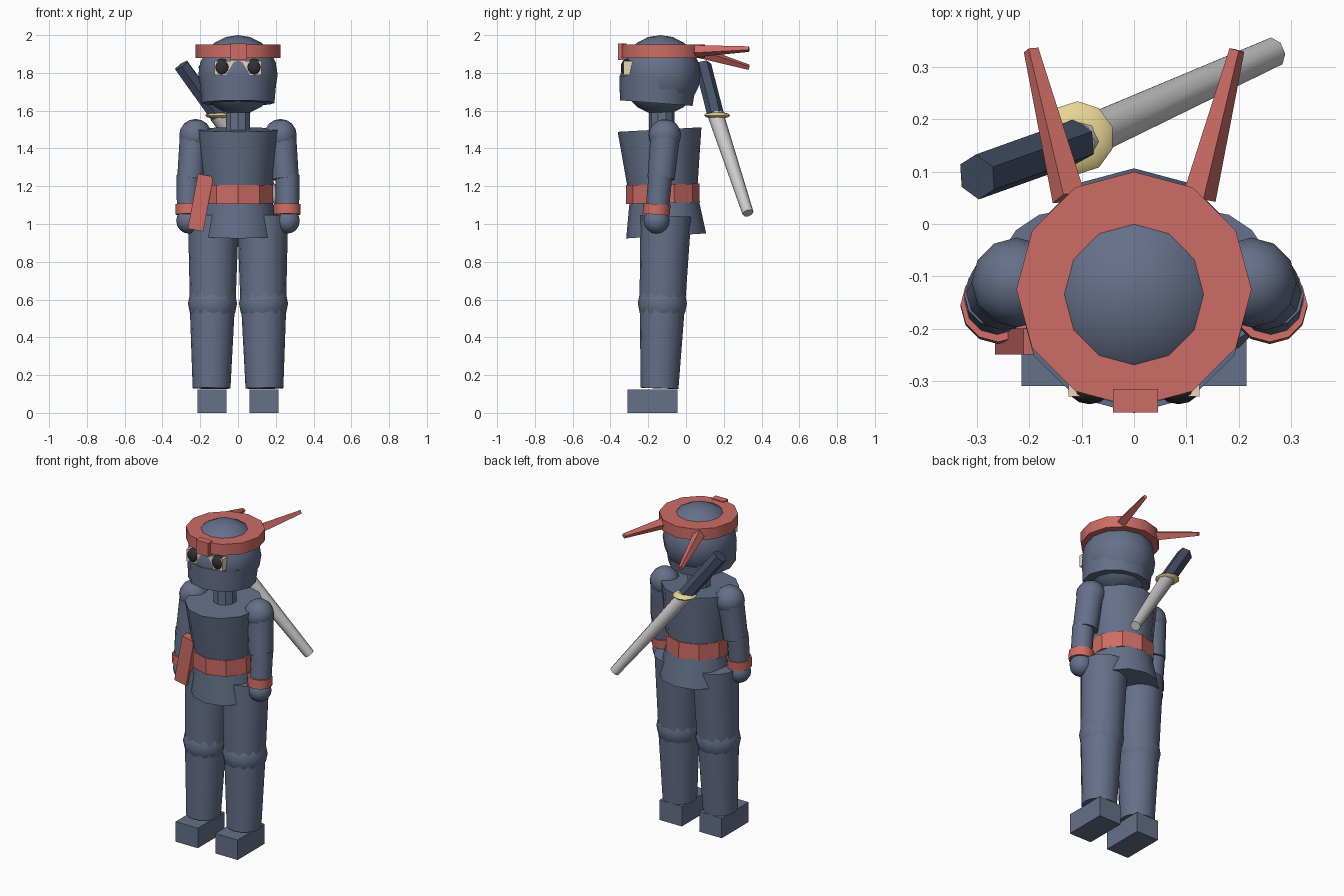
import bpy, bmesh, math
from mathutils import Vector, Matrix

if "Cube" in bpy.data.objects:
    bpy.data.objects.remove(bpy.data.objects["Cube"])


def material(name, rgb):
    m = bpy.data.materials.new(name)
    m.diffuse_color = (*rgb, 1)
    m.use_nodes = True
    m.node_tree.nodes["Principled BSDF"].inputs["Base Color"].default_value = m.diffuse_color
    return m


CLOTH = material("cloth", (0.13, 0.16, 0.25))
RED = material("red_cloth", (0.62, 0.15, 0.13))
GOLD = material("gold", (0.80, 0.66, 0.30))
SKIN = material("skin", (0.85, 0.66, 0.48))
BLACK = material("eye", (0.03, 0.03, 0.035))
GRIP = material("grip", (0.06, 0.08, 0.14))


def finish(name, bm, mat, smooth):
    me = bpy.data.meshes.new(name)
    bm.to_mesh(me)
    bm.free()
    if smooth:
        me.polygons.foreach_set("use_smooth", [True] * len(me.polygons))
        me.set_sharp_from_angle(angle=math.radians(50))
    if mat:
        me.materials.append(mat)
    ob = bpy.data.objects.new(name, me)
    bpy.context.collection.objects.link(ob)
    return ob


def tube(name, p0, p1, r0, r1, n, mat, smooth=True):
    """Capped frustum between two points."""
    p0, p1 = Vector(p0), Vector(p1)
    d = p1 - p0
    rot = Vector((0, 0, 1)).rotation_difference(d).to_matrix().to_4x4()
    bm = bmesh.new()
    bmesh.ops.create_cone(bm, cap_ends=True, segments=n, radius1=r0, radius2=r1,
                          depth=d.length,
                          matrix=Matrix.Translation((p0 + p1) / 2) @ rot)
    return finish(name, bm, mat, smooth)


def ball(name, c, r, u, v, mat):
    bm = bmesh.new()
    bmesh.ops.create_uvsphere(bm, u_segments=u, v_segments=v, radius=1,
                              matrix=Matrix.Translation(c) @ Matrix.Diagonal((*r, 1)))
    return finish(name, bm, mat, True)


def box(name, c, size, mat, lean=0):
    bm = bmesh.new()
    m = Matrix.Translation(c) @ Matrix.Rotation(lean, 4, 'Y') @ Matrix.Diagonal((*size, 1))
    bmesh.ops.create_cube(bm, size=1, matrix=m)
    return finish(name, bm, mat, False)


# Head, mask and face
ball("head", (0, -0.135, 1.79), (0.21, 0.212, 0.21), 12, 10, CLOTH)
tube("mask", (0, -0.158, 1.64), (0, -0.148, 1.77), 0.193, 0.204, 12, CLOTH)
box("face", (0, -0.30, 1.825), (0.25, 0.06, 0.075), SKIN)

# Headband with front plate
tube("headband", (0, -0.125, 1.88), (0, -0.125, 1.95), 0.225, 0.225, 12, RED)
box("headband_plate", (0.003, -0.338, 1.912), (0.086, 0.045, 0.085), RED)

# Neck, torso, belt and skirt
tube("neck", (0, -0.128, 1.48), (0, -0.128, 1.64), 0.068, 0.068, 10, CLOTH, False)
tube("torso", (0, -0.122, 1.17), (0, -0.14, 1.50), 0.182, 0.222, 12, CLOTH)
tube("belt", (0, -0.122, 1.11), (0, -0.124, 1.21), 0.195, 0.195, 10, RED, False)
tube("skirt", (0, -0.105, 0.937), (0, -0.117, 1.13), 0.212, 0.182, 12, CLOTH)
box("belt_end", (-0.198, -0.225, 1.113), (0.083, 0.05, 0.295), RED, math.radians(10.5))

for s, side in ((-1, "left"), (1, "right")):
    # Eyes and headband tails
    ball(side + "_eye", (s * 0.085, -0.315, 1.83), (0.04, 0.03, 0.045), 12, 8, BLACK)
    tube(side + "_headband_tail", (s * 0.125, 0.05, 1.915),
         (s * 0.197, 0.333, 1.926 if s > 0 else 1.83), 0.033, 0.015, 4, RED, False)

    # Legs and feet
    tube(side + "_thigh", (s * 0.134, -0.125, 0.58), (s * 0.13, -0.107, 1.043),
         0.121, 0.135, 16, CLOTH)
    ball(side + "_knee", (s * 0.135, -0.125, 0.58), (0.13, 0.13, 0.13), 12, 8, CLOTH)
    tube(side + "_shin", (s * 0.14, -0.14, 0.13), (s * 0.136, -0.125, 0.58),
         0.10, 0.12, 16, CLOTH)
    box(side + "_foot", (s * 0.138, -0.178, 0.0625), (0.154, 0.265, 0.125), CLOTH)

    # Arms and hands
    ball(side + "_shoulder", (s * 0.225, -0.112, 1.47), (0.086, 0.086, 0.086), 12, 8, CLOTH)
    tube(side + "_upper_arm", (s * 0.25, -0.132, 1.24), (s * 0.23, -0.11, 1.47),
         0.072, 0.078, 12, CLOTH)
    tube(side + "_forearm", (s * 0.262, -0.152, 1.08), (s * 0.262, -0.135, 1.26),
         0.062, 0.063, 12, CLOTH)
    tube(side + "_wristband", (s * 0.26, -0.158, 1.05), (s * 0.26, -0.154, 1.105),
         0.072, 0.072, 12, RED)
    ball(side + "_hand", (s * 0.261, -0.156, 1.017), (0.066, 0.068, 0.068), 12, 8, CLOTH)

# Sword across the back
tube("sword_blade", (0.265, 0.328, 1.058), (-0.11, 0.158, 1.575), 0.03, 0.043, 8, None)
tube("sword_handle", (-0.11, 0.158, 1.575), (-0.30, 0.09, 1.84), 0.044, 0.044, 6, GRIP)
ball("sword_guard", (-0.108, 0.165, 1.575), (0.07, 0.07, 0.018), 10, 6, GOLD)
